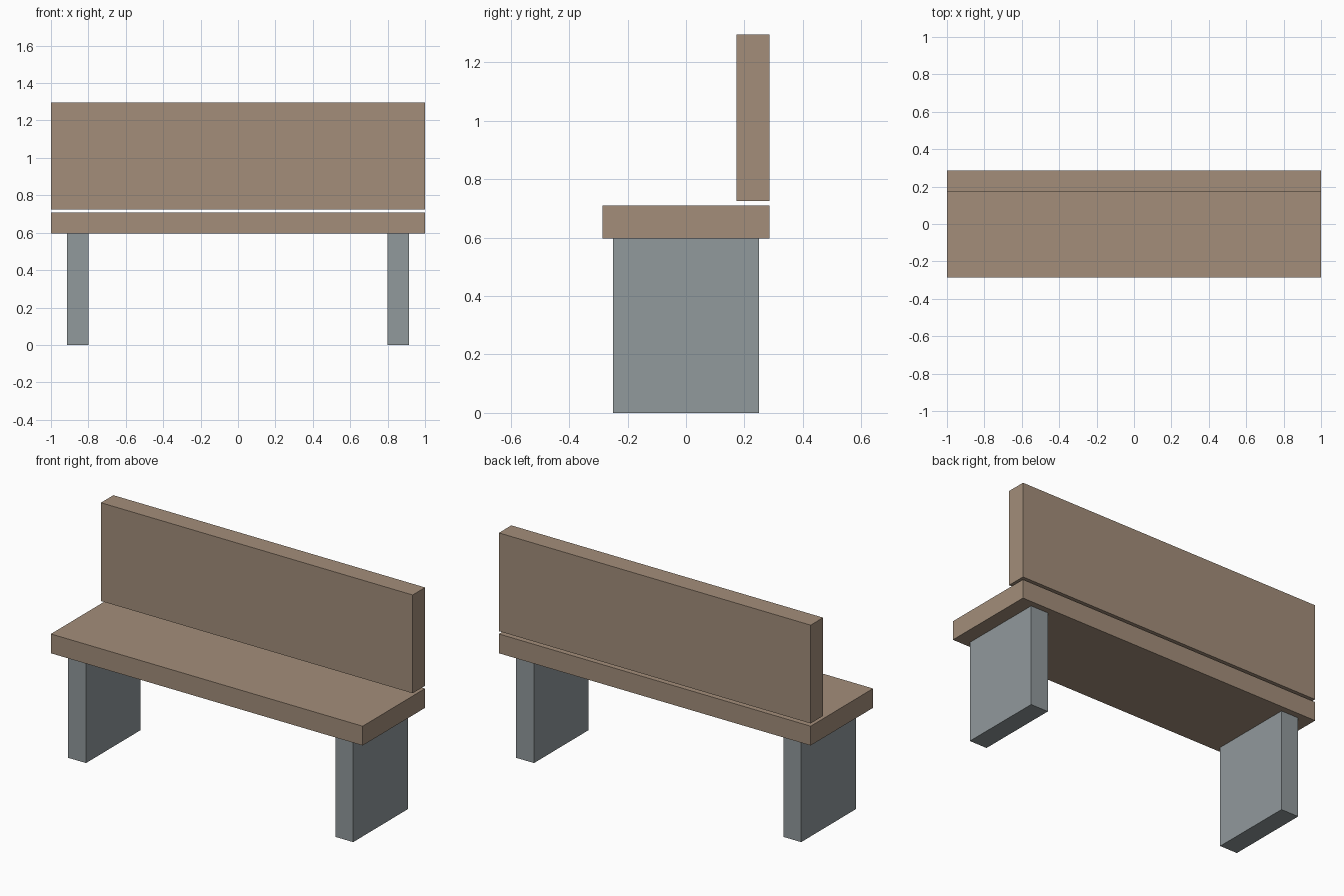
import bpy

cube = bpy.data.objects.get("Cube")
if cube:
    bpy.data.objects.remove(cube, do_unlink=True)


def make_material(name, rgb):
    mat = bpy.data.materials.new(name)
    mat.use_nodes = True
    colour = (*rgb, 1.0)
    mat.diffuse_color = colour
    mat.node_tree.nodes["Principled BSDF"].inputs["Base Color"].default_value = colour
    return mat


def box(name, low, high, mat):
    """Axis-aligned block between two opposite corners."""
    centre = [(a + b) / 2 for a, b in zip(low, high)]
    bpy.ops.mesh.primitive_cube_add(size=1, location=centre)
    obj = bpy.context.object
    obj.name = name
    obj.scale = [b - a for a, b in zip(low, high)]
    bpy.ops.object.transform_apply(location=False, rotation=False, scale=True)
    obj.data.materials.append(mat)
    return obj


wood = make_material("brown wood", (0.366, 0.270, 0.195))
stone = make_material("grey stone", (0.283, 0.319, 0.332))

# Seat plank and the backrest floating just above its rear edge
box("seat", (-1, -0.286, 0.597), (1, 0.286, 0.709), wood)
box("backrest", (-1, 0.172, 0.725), (1, 0.286, 1.295), wood)

# Slab legs, one near each end
for side, inner, outer in (("left", 0.8, 0.914), ("right", -0.914, -0.8)):
    box(side + "_leg", (inner, -0.25, 0), (outer, 0.25, 0.597), stone)
